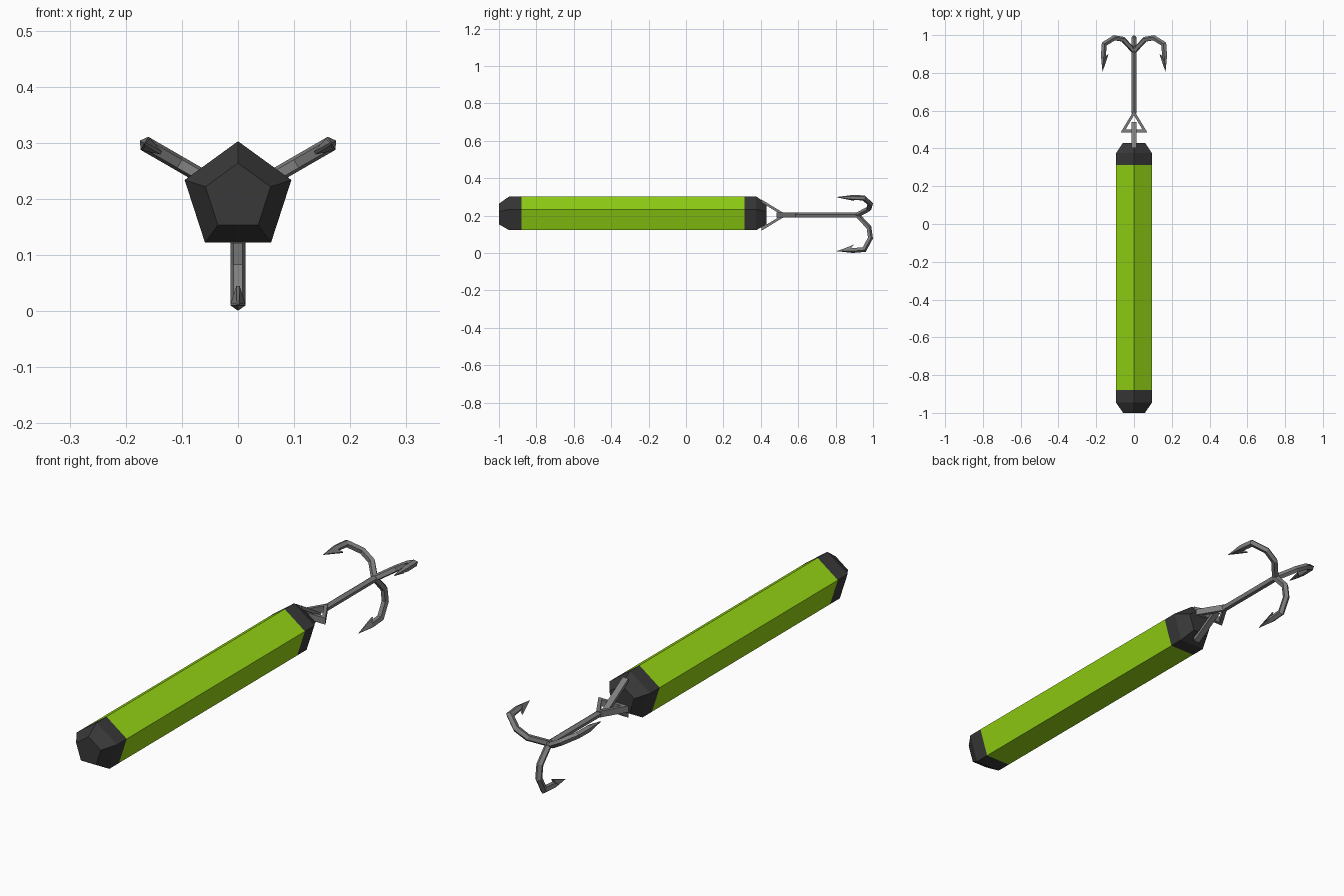
import bpy, bmesh, math
from mathutils import Vector

if "Cube" in bpy.data.objects:
    bpy.data.objects.remove(bpy.data.objects["Cube"])

C = 0.203                      # height of the long axis
Y = Vector((0, 1, 0))


def material(name, rgb):
    m = bpy.data.materials.new(name)
    m.diffuse_color = (*rgb, 1)
    m.use_nodes = True
    m.node_tree.nodes["Principled BSDF"].inputs["Base Color"].default_value = m.diffuse_color
    return m


GREEN = material("lime green", (0.30, 0.67, 0.007))
BLACK = material("charcoal", (0.04, 0.04, 0.04))
STEEL = material("grey steel", (0.21, 0.21, 0.21))


def loft(name, rings, mat, closed=False):
    """Skin a list of equal-length vertex rings into a flat-shaded object."""
    bm = bmesh.new()
    vs = [[bm.verts.new(p) for p in ring] for ring in rings]
    n, k = len(vs), len(vs[0])
    for i in range(n if closed else n - 1):
        a, b = vs[i], vs[(i + 1) % n]
        for j in range(k):
            bm.faces.new((a[j], a[(j + 1) % k], b[(j + 1) % k], b[j]))
    if not closed:
        bm.faces.new(vs[0])
        bm.faces.new(vs[-1])
    bmesh.ops.recalc_face_normals(bm, faces=bm.faces)
    me = bpy.data.meshes.new(name)
    bm.to_mesh(me)
    bm.free()
    me.materials.append(mat)
    ob = bpy.data.objects.new(name, me)
    bpy.context.collection.objects.link(ob)
    return ob


def pentagon(r):
    return [(r * math.cos(k * math.tau / 5), r * math.sin(k * math.tau / 5)) for k in range(5)]


def bar(name, profile, mat):
    """Pentagonal bar along y, apex up; profile = (y, radius)."""
    return loft(name, [[(b, y, C + a) for a, b in pentagon(r)] for y, r in profile], mat)


def sweep(name, path, axis, section, scales=None, closed=False):
    """Sweep a section along a mitred path in the plane of axis and y."""
    side = axis.cross(Y)
    pts = [Vector(p) for p in path]
    n, rings = len(pts), []
    for i, p in enumerate(pts):
        t_in = (p - pts[i - 1]).normalized() if i or closed else None
        t_out = (pts[(i + 1) % n] - p).normalized() if i < n - 1 or closed else t_in
        t_in = t_in or t_out
        n1, n2 = Vector((-t_in.y, t_in.x)), Vector((-t_out.y, t_out.x))
        m = (n1 + n2) / (1 + n1.dot(n2))
        s = scales[i] if scales else 1
        ring = []
        for a, b in section:
            q = p + m * a * s
            ring.append(Vector((0, 0, C)) + axis * q.x + Y * q.y + side * b * s)
        rings.append(ring)
    return loft(name, rings, STEEL, closed)


# Pentagonal body with chamfered end caps
R = 0.1
bar("body", [(-0.88, R), (0.312, R)], GREEN)
bar("front_cap", [(-1, 0.061), (-0.945, R), (-0.88, R)], BLACK)
bar("rear_cap", [(0.312, R), (0.375, R), (0.43, 0.061)], BLACK)

# Two linked triangular rings
flat = [(-0.007, -0.0135), (0.007, -0.0135), (0.007, 0.0135), (-0.007, 0.0135)]
sweep("cap_ring", [(-0.07, 0.412), (0.07, 0.412), (0, 0.527)],
      Vector((0, 0, 1)), flat, closed=True)
sweep("hook_ring", [(-0.058, 0.492), (0.058, 0.492), (0, 0.588)],
      Vector((1, 0, 0)), flat, closed=True)

# Shank
bar("shank", [(0.585, 0.0142), (0.925, 0.0142)], STEEL)

# Three barbed hooks
path = [(0, 0.915), (0.066, 0.977), (0.122, 0.985), (0.183, 0.952), (0.188, 0.89), (0.192, 0.808)]
for i, deg in enumerate((30, 150, 270)):
    ang = math.radians(deg)
    axis = Vector((math.cos(ang), 0, math.sin(ang)))
    sweep(f"hook_{i + 1}", path, axis, pentagon(0.0142), (1, 1, 1, 1, 1, 0.08))
    # Barb: wedge from the point back to a sharp inner corner
    side = axis.cross(Y)
    rings = [[Vector((0, 0, C)) + axis * r + Y * y + side * (s * w)
              for r, y, w in ((0.191, 0.812, 0.002), (0.158, 0.898, 0.003), (0.188, 0.872, 0.0125))]
             for s in (-1, 1)]
    loft(f"barb_{i + 1}", rings, STEEL)
